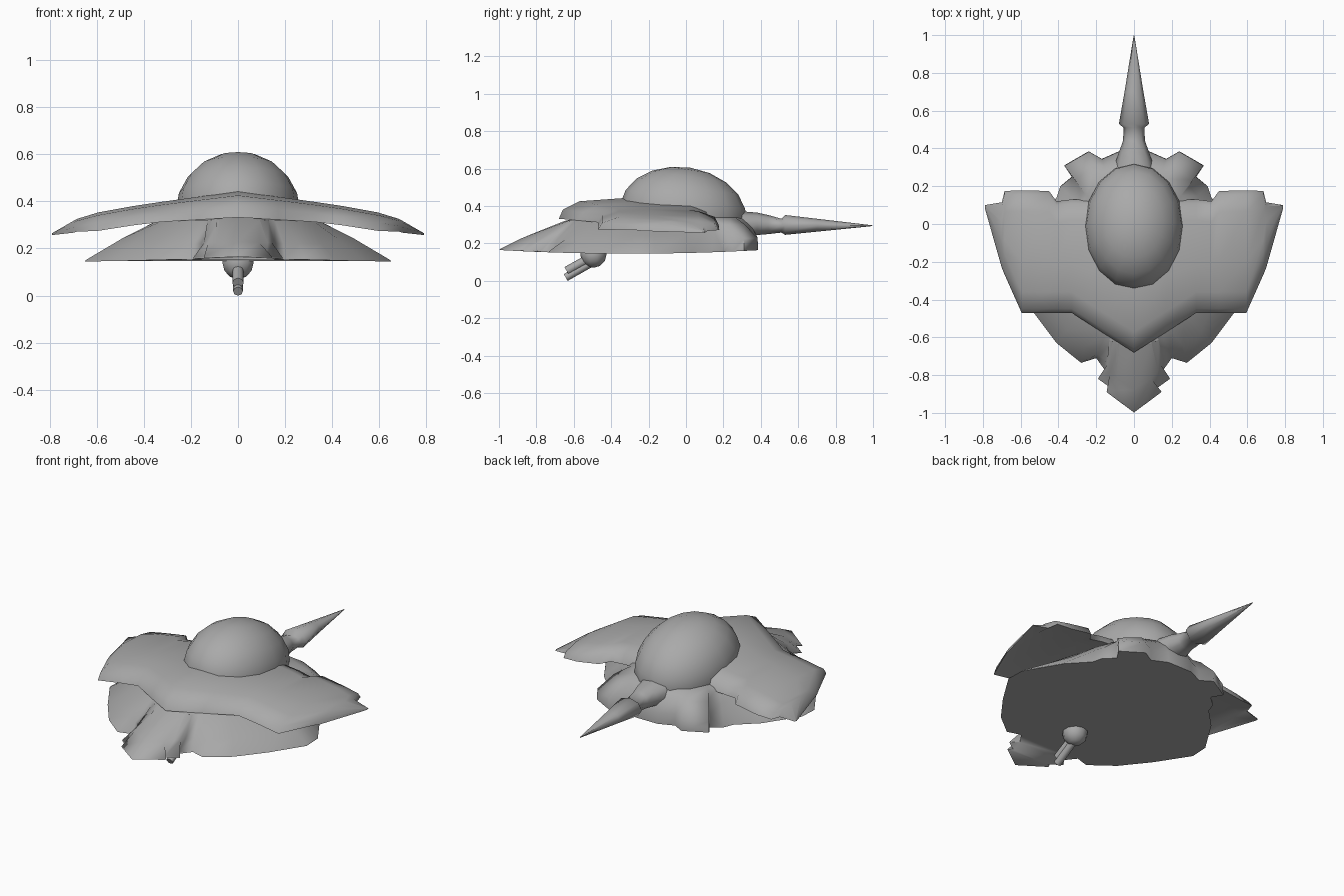
import bpy, bmesh, math
from mathutils import Vector, Matrix

if "Cube" in bpy.data.objects:
    bpy.data.objects.remove(bpy.data.objects["Cube"])

grey = bpy.data.materials.new("dark_grey")
grey.diffuse_color = (.4, .4, .4, 1)
grey.use_nodes = True
grey.node_tree.nodes["Principled BSDF"].inputs["Base Color"].default_value = grey.diffuse_color


def finish(bm, name, angle=40):
    bmesh.ops.remove_doubles(bm, verts=bm.verts, dist=0.0005)
    bmesh.ops.recalc_face_normals(bm, faces=bm.faces)
    me = bpy.data.meshes.new(name)
    bm.to_mesh(me)
    bm.free()
    me.materials.append(grey)
    ob = bpy.data.objects.new(name, me)
    bpy.context.collection.objects.link(ob)
    bpy.ops.object.select_all(action='DESELECT')
    ob.select_set(True)
    bpy.context.view_layer.objects.active = ob
    bpy.ops.object.shade_smooth_by_angle(angle=math.radians(angle))
    return ob


def loft(rings, name, angle=40):
    """Skin closed rings of equal length and cap both ends."""
    bm = bmesh.new()
    vs = [[bm.verts.new(p) for p in r] for r in rings]
    for a, b in zip(vs, vs[1:]):
        n = len(a)
        for i in range(n):
            j = (i + 1) % n
            bm.faces.new((a[i], a[j], b[j], b[i]))
    bm.faces.new(vs[0])
    bm.faces.new(vs[-1])
    return finish(bm, name, angle)


def lerp_table(t, table):
    for (a, u), (b, v) in zip(table, table[1:]):
        if t <= b:
            return u + (v - u) * (t - a) / (b - a)
    return table[-1][1]


# Lower hull: notched rim rising to a rounded shoulder
half = [(0, -.998), (.145, -.89), (.12, -.87), (.19, -.82), (.15, -.78), (.20, -.71),
        (.28, -.735), (.41, -.63), (.53, -.47), (.65, -.28), (.645, -.17), (.52, .03),
        (.41, .14), (.39, .20), (.33, .25), (.37, .31), (.24, .385), (.17, .345),
        (.08, .385), (0, .385)]
outline = half + [(-x, y) for x, y in half[-2:0:-1]]
rings = [[], [], [], [], []]
for i, (x, y) in enumerate(outline):
    zb = .145 + .02 * min(1, ((y + .3) / .7) ** 2)
    wall = .065 if y > .22 else .006
    a = math.atan2(x / .34, (y + .17) / .48)
    ix, iy = .34 * math.sin(a), -.17 + .48 * math.cos(a)
    iz = .32 + .02 * max(0, math.cos(a))
    bulge = .02 if y > .1 else .006
    # soften the front notches away from the rim
    sx, sy = x, y
    if y < -.6 and x:
        p, q = outline[i - 1], outline[(i + 1) % len(outline)]
        sx, sy = (p[0] + x + q[0]) / 3, (p[1] + y + q[1]) / 3
    t = .35 if y < -.6 else .5
    rings[0].append((x, y, zb))
    rings[1].append((x * .995, y * .995, zb + wall))
    rings[2].append((sx + (ix - sx) * t, sy + (iy - sy) * t,
                     zb + wall + (iz - zb - wall) * t + bulge))
    rings[3].append((ix, iy, iz))
    rings[4].append((ix * .55, -.17 + (iy + .17) * .55, .375))
loft(rings, "lower_hull", 85)

# Upper wing shell: chord sections lofted across the span (x, front y, back y)
span = [(0, -.68, .13), (.17, -.573, .13), (.33, -.47, .13), (.41, -.47, .12),
        (.45, -.47, .175), (.595, -.47, .178), (.685, -.268, .175),
        (.70, -.232, .115), (.79, .085, .10)]
crown = [(0, .442), (.28, .405), (.5, .372), (.66, .34), (.79, .265)]
depth = [(0, .11), (.33, .085), (.6, .078), (.7, .05), (.79, .008)]


def wing_section(x, y0, y1):
    z, th = lerp_table(abs(x), crown), lerp_table(abs(x), depth)
    c = y1 - y0
    e, d = min(.022, c * .15), min(.11, c * .3)
    return [(x, y0, z - th), (x, y0 + e, z - .55 * th), (x, y0 + d, z - .15 * th),
            (x, y0 + c * .42, z), (x, y1 - d, z - .08 * th), (x, y1 - e, z - .45 * th),
            (x, y1, z - th), (x, y1 - d, z - .85 * th), (x, y0 + d, z - .85 * th)]


stations = [(-x, a, b) for x, a, b in span[:0:-1]] + span
loft([wing_section(*s) for s in stations], "wing_shell", 75)

# Canopy dome, tipped slightly backward, lower half cut away inside the hull
bm = bmesh.new()
bmesh.ops.create_uvsphere(bm, u_segments=16, v_segments=10, radius=1)
bmesh.ops.delete(bm, geom=[v for v in bm.verts if v.co.z < -.4], context='VERTS')
bm.transform(Matrix.Translation((0, -.015, .36)) @ Matrix.Rotation(math.radians(-9), 4, 'X')
             @ Matrix.Diagonal((.264, .34, .248, 1)))
finish(bm, "canopy_dome", 60)

# Tail spike: y, half width, top z, bottom z
tail = [(.26, .12, .375, .22), (.38, .08, .365, .245), (.44, .058, .352, .25),
        (.51, .055, .332, .258), (.53, .08, .352, .246), (.70, .05, .332, .263),
        (.998, .002, .297, .293)]
rings = []
for y, w, zt, zb in tail:
    rings.append([(w * math.cos(k * math.pi / 4), y,
                   (zt + zb) / 2 + (zt - zb) / 2 * math.sin(k * math.pi / 4)) for k in range(8)])
loft(rings, "tail_spike", 80)

# Belly turret ball
bm = bmesh.new()
bmesh.ops.create_uvsphere(bm, u_segments=10, v_segments=6, radius=.07)
bm.transform(Matrix.Translation((0, -.495, .14)))
finish(bm, "turret_ball", 60)


# Stacked gun barrels angled down and forward
def barrel(name, start, end, r):
    s, e = Vector(start), Vector(end)
    bm = bmesh.new()
    bmesh.ops.create_cone(bm, cap_ends=True, segments=8, radius1=r, radius2=r,
                          depth=(e - s).length)
    rot = (e - s).to_track_quat('Z', 'Y').to_matrix().to_4x4()
    bm.transform(Matrix.Translation((s + e) / 2) @ rot)
    finish(bm, name, 50)


barrel("upper_barrel", (0, -.49, .135), (0, -.638, .053), .024)
barrel("lower_barrel", (0, -.49, .105), (0, -.643, .018), .021)
